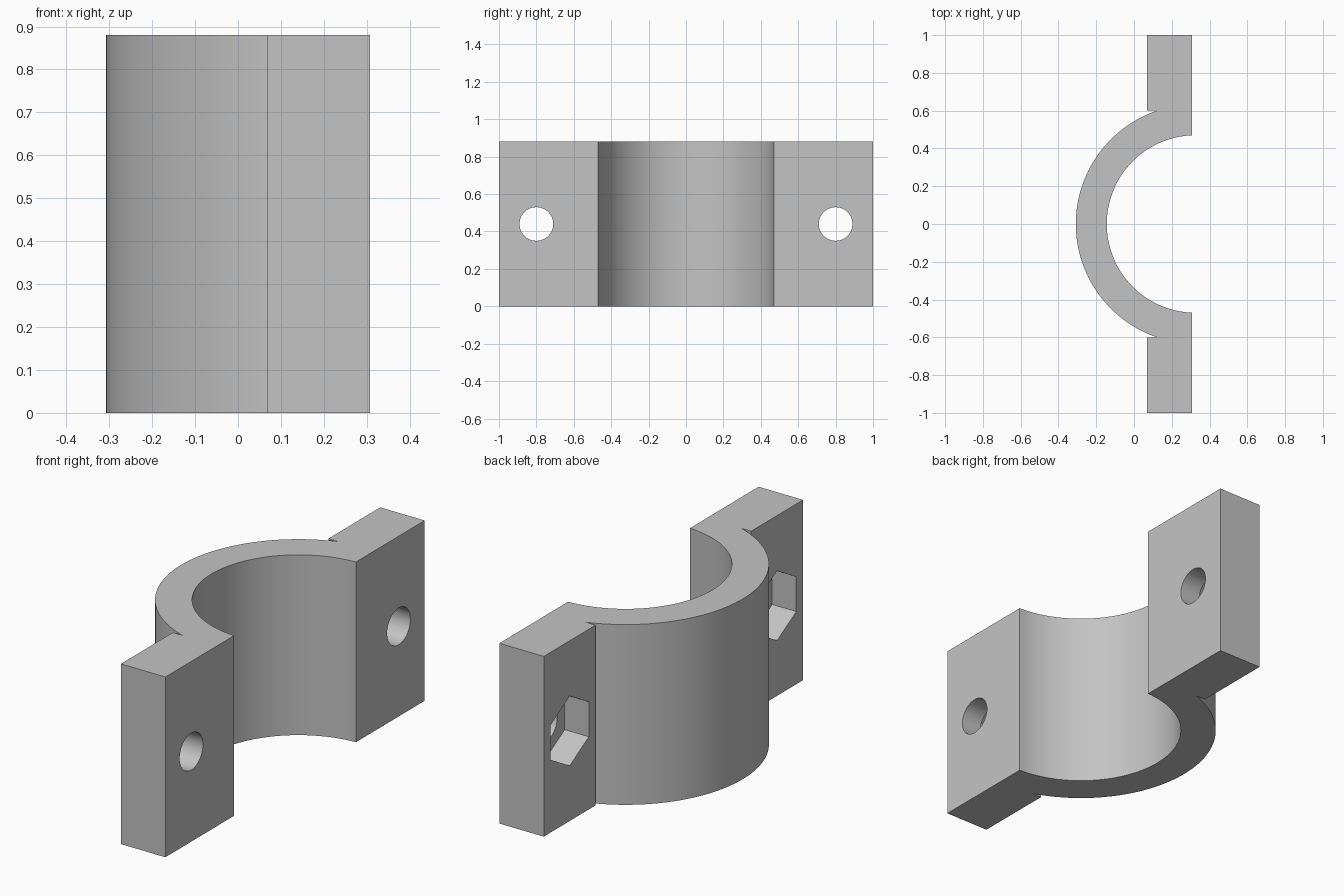
import bpy
import bmesh
import math
from mathutils import Matrix

cube = bpy.data.objects.get("Cube")
if cube:
    bpy.data.objects.remove(cube, do_unlink=True)

HEIGHT = 0.88
FACE_X = 0.308              # flat mating face
EAR_X = 0.068               # outer face of the bolt ears
CENTRE_X = 0.326            # axis of the ring
INNER_R, OUTER_R = 0.47, 0.634
EAR_START, BOLT_Y = 0.6, 0.8

grey = bpy.data.materials.new("plain_grey")
grey.use_nodes = True
colour = (0.55, 0.55, 0.55, 1)
grey.diffuse_color = colour
grey.node_tree.nodes["Principled BSDF"].inputs["Base Color"].default_value = colour


def make_object(name, bm):
    bmesh.ops.recalc_face_normals(bm, faces=bm.faces)
    mesh = bpy.data.meshes.new(name)
    bm.to_mesh(mesh)
    bm.free()
    mesh.materials.append(grey)
    obj = bpy.data.objects.new(name, mesh)
    bpy.context.collection.objects.link(obj)
    return obj


def arc(radius, start, end, steps=64):
    """Points about the ring axis, with angles measured from +x."""
    angles = [start + (end - start) * i / steps for i in range(steps + 1)]
    return [(CENTRE_X + radius * math.cos(a), radius * math.sin(a)) for a in angles]


def cutter(name, sides, radius, x0, x1, y):
    """Prism along x with a corner pointing up."""
    bm = bmesh.new()
    place = (Matrix.Translation(((x0 + x1) / 2, y, HEIGHT / 2))
             @ Matrix.Rotation(math.pi / 2, 4, 'Y'))
    bmesh.ops.create_cone(bm, cap_ends=True, segments=sides, radius1=radius,
                          radius2=radius, depth=x1 - x0,
                          matrix=place @ Matrix.Rotation(math.pi / 2, 4, 'Z')
                          @ Matrix.Rotation(math.pi / 2, 4, 'Z'))
    # turn the prism so that its highest point is a corner
    top = max(v.co.z for v in bm.verts) - HEIGHT / 2
    if top < radius * 0.99:
        bmesh.ops.rotate(bm, verts=bm.verts, cent=(0, y, HEIGHT / 2),
                         matrix=Matrix.Rotation(math.pi / sides, 3, 'X'))
    obj = make_object(name, bm)
    obj.hide_render = True
    return obj


# Half ring with two ears, as one extruded outline
inner_a = math.acos((FACE_X - CENTRE_X) / INNER_R)
outer_a = math.pi - math.asin(EAR_START / OUTER_R)
outline = arc(INNER_R, 2 * math.pi - inner_a, inner_a)
outline += [(FACE_X, 1), (EAR_X, 1), (EAR_X, EAR_START)]
outline += arc(OUTER_R, outer_a, 2 * math.pi - outer_a)
outline += [(EAR_X, -EAR_START), (EAR_X, -1), (FACE_X, -1)]

bm = bmesh.new()
base = bm.faces.new([bm.verts.new((x, y, 0)) for x, y in outline])
walls = bmesh.ops.extrude_face_region(bm, geom=[base], use_keep_orig=True)
raised = [v for v in walls["geom"] if isinstance(v, bmesh.types.BMVert)]
bmesh.ops.translate(bm, verts=raised, vec=(0, 0, HEIGHT))
clamp = make_object("clamp_half", bm)

# Bolt holes and hexagonal nut pockets
cutters = []
for side in (-1, 1):
    cutters.append(cutter("bolt_hole_cutter", 48, 0.09, -0.1, 0.5, side * BOLT_Y))
    cutters.append(cutter("nut_pocket_cutter", 6, 0.17, -0.1, EAR_X + 0.13, side * BOLT_Y))

bpy.ops.object.select_all(action='DESELECT')
clamp.select_set(True)
bpy.context.view_layer.objects.active = clamp
for tool in cutters:
    cut = clamp.modifiers.new("cut", 'BOOLEAN')
    cut.operation = 'DIFFERENCE'
    cut.solver = 'EXACT'
    cut.object = tool
    bpy.ops.object.modifier_apply(modifier=cut.name)
    bpy.data.objects.remove(tool, do_unlink=True)

bpy.ops.object.shade_smooth_by_angle(angle=math.radians(30))
